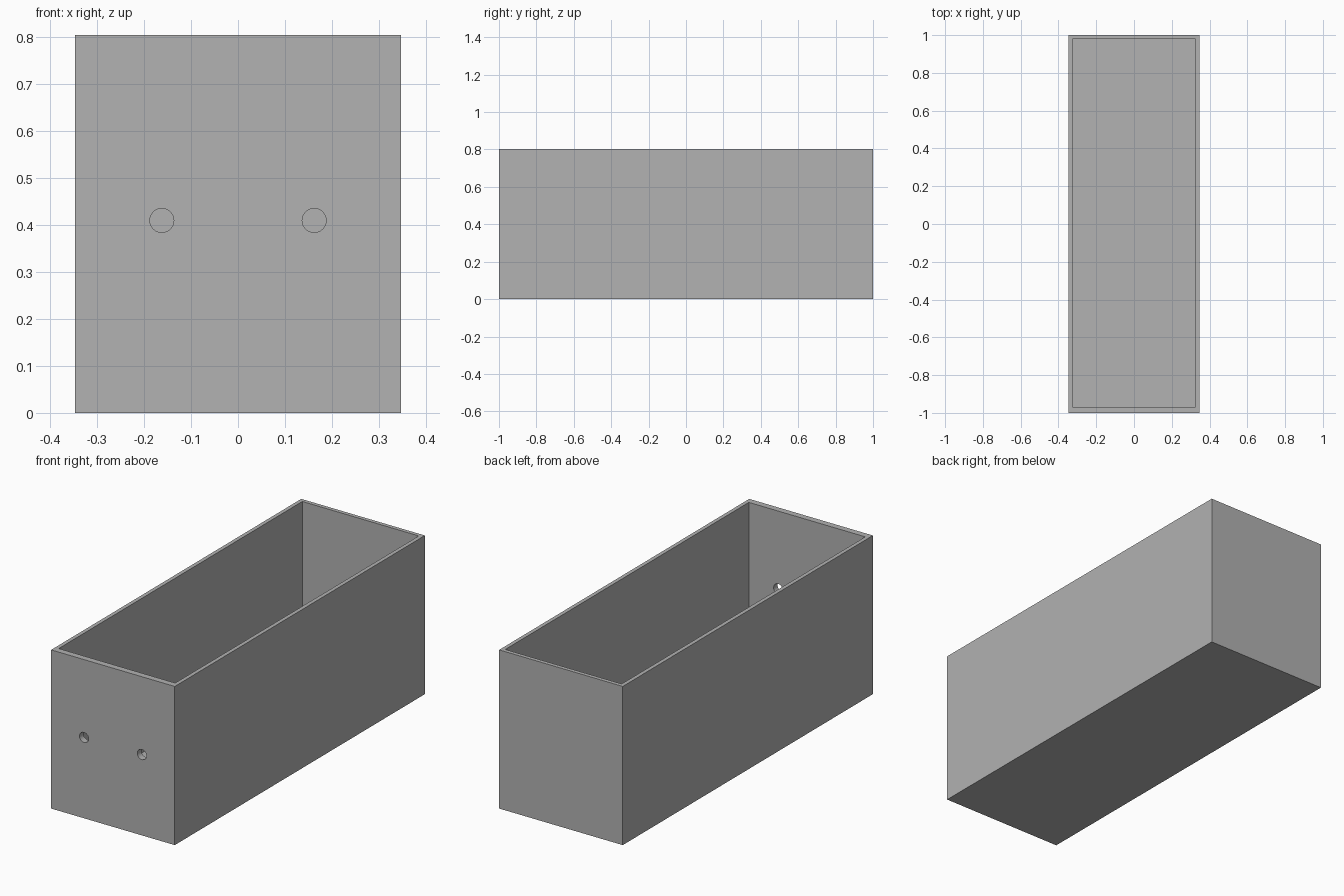
import bpy, bmesh, math
from mathutils import Matrix, Vector

if "Cube" in bpy.data.objects:
    bpy.data.objects.remove(bpy.data.objects["Cube"])

W, L, H = 0.692, 2.0, 0.803          # outer size
SIDE, FRONT, FLOOR = 0.02, 0.032, 0.02  # wall thicknesses
HOLE_X, HOLE_Z, HOLE_R = 0.162, 0.409, 0.0255

grey = bpy.data.materials.new("plain grey")
grey.diffuse_color = (0.445, 0.445, 0.445, 1)
grey.use_nodes = True
grey.node_tree.nodes["Principled BSDF"].inputs["Base Color"].default_value = grey.diffuse_color


def add_object(name, bm):
    mesh = bpy.data.meshes.new(name)
    bm.to_mesh(mesh)
    bm.free()
    mesh.materials.append(grey)
    obj = bpy.data.objects.new(name, mesh)
    bpy.context.collection.objects.link(obj)
    return obj


def box(name, lo, hi):
    lo, hi = Vector(lo), Vector(hi)
    bm = bmesh.new()
    bmesh.ops.create_cube(bm, size=1, matrix=Matrix.Translation((lo + hi) / 2)
                          @ Matrix.Diagonal((*(hi - lo), 1)))
    return add_object(name, bm)


def cut(target, cutter):
    mod = target.modifiers.new(cutter.name, "BOOLEAN")
    mod.operation = "DIFFERENCE"
    mod.solver = "EXACT"
    mod.object = cutter
    cutter.hide_render = True
    cutter.hide_set(True)


# Open-topped bin with a thicker front wall
bin_body = box("bin_body", (-W / 2, -L / 2, 0), (W / 2, L / 2, H))
cavity = box("cavity_cutter", (-W / 2 + SIDE, -L / 2 + FRONT, FLOOR),
             (W / 2 - SIDE, L / 2 - SIDE, H + 0.2))
cut(bin_body, cavity)

# Pair of round holes through the front wall
for side, x in (("left", -HOLE_X), ("right", HOLE_X)):
    bm = bmesh.new()
    bmesh.ops.create_cone(bm, cap_ends=True, segments=32, radius1=HOLE_R,
                          radius2=HOLE_R, depth=0.2,
                          matrix=Matrix.Translation((x, -L / 2, HOLE_Z))
                          @ Matrix.Rotation(math.pi / 2, 4, "X"))
    cut(bin_body, add_object(side + "_hole_cutter", bm))

# Apply the cuts, then smooth the round holes only
bpy.context.view_layer.objects.active = bin_body
bin_body.select_set(True)
for mod in list(bin_body.modifiers):
    bpy.ops.object.modifier_apply(modifier=mod.name)
for obj in list(bpy.data.objects):
    if obj.name.endswith("_cutter"):
        bpy.data.objects.remove(obj)
bpy.ops.object.shade_smooth_by_angle(angle=math.radians(30))
